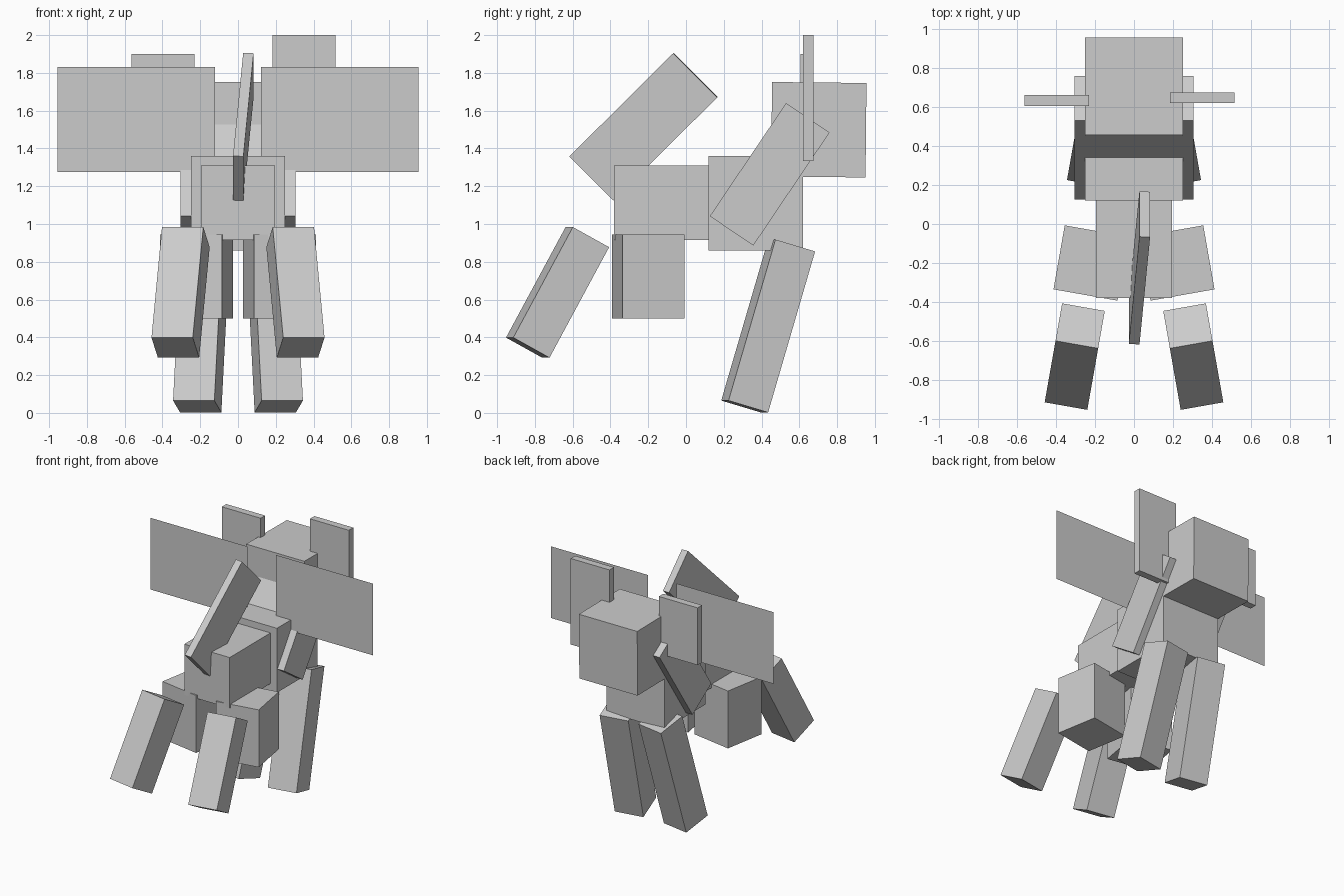
import bpy
from math import radians

if "Cube" in bpy.data.objects:
    bpy.data.objects.remove(bpy.data.objects["Cube"])


def block(name, center, size, rot=(0, 0, 0), order='XYZ'):
    """Box with given centre, full size and rotation in degrees."""
    bpy.ops.mesh.primitive_cube_add(size=1, location=center)
    ob = bpy.context.object
    ob.name = name
    ob.scale = size
    ob.rotation_mode = order
    ob.rotation_euler = [radians(a) for a in rot]
    return ob


def pair(name, center, size, pitch=0, yaw=0):
    """Mirrored right and left boxes."""
    x, y, z = center
    for side, s in (("right", 1), ("left", -1)):
        block(f"{name}_{side}", (s * x, y, z), size, (pitch, 0, s * yaw))


# torso, neck and head
block("rear_body", (0, -0.13, 1.113), (0.39, 0.50, 0.393))
block("chest", (0, 0.37, 1.11), (0.50, 0.50, 0.50))
block("neck", (0, 0.443, 1.263), (0.611, 0.278, 0.722), (-34, 0, 0))
block("head", (0, 0.703, 1.499), (0.50, 0.50, 0.50), (-0.6, 0, 0))

# uneven ears
block("ear_right", (0.35, 0.648, 1.667), (0.333, 0.055, 0.667))
block("ear_left", (-0.396, 0.633, 1.678), (0.333, 0.055, 0.444))

# raised tail slab, tipped slightly sideways
block("tail", (0.028, -0.225, 1.515), (0.055, 0.33, 0.777), (-45.2, 4, 0), 'ZYX')

# legs
pair("thigh", (0.22, -0.20, 0.722), (0.333, 0.333, 0.445), yaw=10)
pair("rear_leg", (0.304, -0.68, 0.638), (0.222, 0.222, 0.667), -28.7, 10)
pair("front_leg", (0.194, 0.435, 0.46), (0.222, 0.222, 0.889), -16.5, 10)

# paper-thin upright wings
for side, s in (("right", 1), ("left", -1)):
    bpy.ops.mesh.primitive_plane_add(size=1, location=(s * 0.538, 0.29, 1.552),
                                     rotation=(radians(90), 0, 0))
    wing = bpy.context.object
    wing.name = f"wing_{side}"
    wing.scale = (0.834, 0.556, 1)
